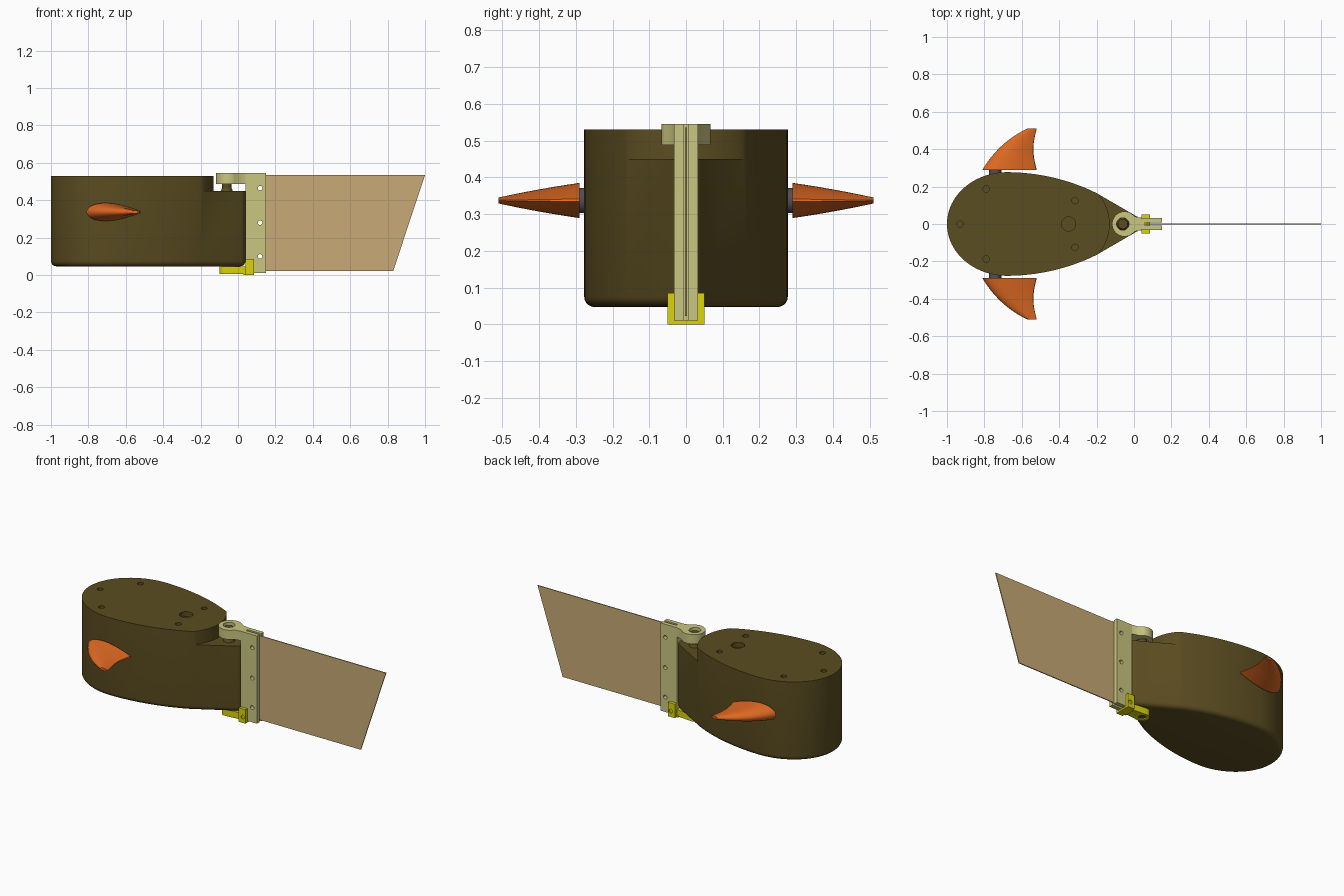
import bpy, bmesh
from math import sin, cos, pi, radians
from mathutils import Matrix, Vector

cube = bpy.data.objects.get("Cube")
if cube:
    bpy.data.objects.remove(cube, do_unlink=True)


def material(name, *rgb):
    m = bpy.data.materials.new(name)
    m.use_nodes = True
    m.diffuse_color = (*rgb, 1)
    m.node_tree.nodes["Principled BSDF"].inputs["Base Color"].default_value = (*rgb, 1)
    return m


olive = material("dark olive", .105, .074, .015)
khaki = material("pale khaki", .59, .57, .22)
yellow = material("bright yellow", .71, .65, .003)
orange = material("orange", .73, .14, .016)
tan = material("tan", .58, .40, .18)
grey = material("dark grey", .08, .08, .09)


def finish(name, bm, mat):
    bmesh.ops.recalc_face_normals(bm, faces=bm.faces)
    me = bpy.data.meshes.new(name)
    bm.to_mesh(me)
    bm.free()
    me.materials.append(mat)
    ob = bpy.data.objects.new(name, me)
    bpy.context.collection.objects.link(ob)
    return ob


def activate(ob):
    bpy.ops.object.select_all(action='DESELECT')
    ob.select_set(True)
    bpy.context.view_layer.objects.active = ob


def smooth(ob, angle=35):
    activate(ob)
    bpy.ops.object.shade_smooth_by_angle(angle=radians(angle))


def prism(name, pts, lo, hi, mat, axis='Z', round_bottom=0):
    """Extrude an outline along z, or an (x, z) outline along y."""
    bm = bmesh.new()
    place = (lambda a, b, h: (a, b, h)) if axis == 'Z' else (lambda a, b, h: (a, h, b))
    base = bm.faces.new([bm.verts.new(place(a, b, lo)) for a, b in pts])
    up = Vector(place(0, 0, hi - lo))
    top = bmesh.ops.extrude_face_region(bm, geom=[base], use_keep_orig=True)
    bmesh.ops.translate(bm, vec=up, verts=[v for v in top['geom'] if isinstance(v, bmesh.types.BMVert)])
    bmesh.ops.recalc_face_normals(bm, faces=bm.faces)
    if round_bottom:
        bmesh.ops.bevel(bm, geom=list(base.edges), offset=round_bottom, segments=5,
                        profile=.5, affect='EDGES', clamp_overlap=True)
    return finish(name, bm, mat)


def box(name, x0, x1, y0, y1, z0, z1, mat):
    return prism(name, [(x0, y0), (x1, y0), (x1, y1), (x0, y1)], z0, z1, mat)


def rod(name, centre, r, length, mat, axis='Z', r2=None):
    bm = bmesh.new()
    turn = Matrix.Rotation(pi / 2, 4, 'X') if axis == 'Y' else Matrix()
    bmesh.ops.create_cone(bm, cap_ends=True, segments=32, radius1=r, radius2=r2 or r,
                          depth=length, matrix=Matrix.Translation(centre) @ turn)
    ob = finish(name, bm, mat)
    smooth(ob)
    return ob


def cut(ob, cutter):
    activate(ob)
    mod = ob.modifiers.new("cut", 'BOOLEAN')
    mod.operation, mod.solver, mod.object = 'DIFFERENCE', 'EXACT', cutter
    bpy.ops.object.modifier_apply(modifier=mod.name)
    bpy.data.objects.remove(cutter, do_unlink=True)


def arc(cx, cy, r, a0, a1, n):
    return [(cx + r * cos(radians(a0 + (a1 - a0) * i / n)),
             cy + r * sin(radians(a0 + (a1 - a0) * i / n))) for i in range(n + 1)]


def bezier(p, n):
    p = [Vector(q) for q in p]
    out = []
    for i in range(n + 1):
        t = i / n
        s = 1 - t
        out.append(tuple(p[0] * s**3 + p[1] * 3 * s * s * t + p[2] * 3 * s * t * t + p[3] * t**3))
    return out


# Teardrop hull: elliptical nose, long taper, rounded tail
half = [(-.68 - .32 * cos(i * pi / 48), .277 * sin(i * pi / 48)) for i in range(24)]
half += bezier([(-.68, .277), (-.47, .277), (-.30, .215), (-.2, .165)], 20)
half += arc(-.005, .0, .045, 0, 63, 8)[::-1]
outline = half + [(x, -y) for x, y in half[-2:0:-1]]
hull = prism("hull", outline, .047, .53, olive, round_bottom=.028)

# Lowered deck at the tail, with a curved step
step = arc(-.372, 0, .242, 65, -65, 24) + [(.3, -.3), (.3, .3)]
cut(hull, prism("step_cutter", step, .45, .7, olive))

# Deck screw holes and filler hole
for x, y, r in [(-.93, 0, .017), (-.79, .187, .017), (-.79, -.187, .017),
                (-.315, .125, .017), (-.315, -.125, .017), (-.35, 0, .038)]:
    cut(hull, rod("hole_cutter", (x, y, .53), r, .06, olive))
smooth(hull)

# Upper hinge pin
rod("hinge_pin_foot", (-.06, 0, .455), .034, .02, olive, r2=.026)
rod("hinge_pin", (-.06, 0, .49), .026, .08, olive)


# Side fins: aerofoil sections lofted outwards
def fin(name, side):
    bm = bmesh.new()
    rings = []
    lead = bezier([(-.81, .29), (-.76, .375), (-.68, .46), (-.57, .51)], 12)
    for x0, y in lead:
        t = (y - .29) / .22
        x1 = -.52 - .018 * sin(pi * t)
        thick = .047 - .031 * t - .008 * t * t
        ring = []
        for i in range(32):
            a = 2 * pi * i / 32
            u = (1 - cos(a)) / 2
            body = 2.6 * (u ** .5) * (1 - u) ** 1.0 / 1.0
            z = thick * (min(body, 1.01) + .06 * u) * (1 if a < pi else -1)
            ring.append(bm.verts.new((x0 + (x1 - x0) * u, side * y, .337 + z)))
        rings.append(ring)
    for a, b in zip(rings, rings[1:]):
        for i in range(32):
            j = (i + 1) % 32
            bm.faces.new((a[i], a[j], b[j], b[i]))
    bm.faces.new(rings[0])
    bm.faces.new(rings[-1])
    smooth(finish(name, bm, orange), 40)


for side, label in ((1, "back"), (-1, "front")):
    fin(label + "_fin", side)
    rod(label + "_fin_shaft", (-.742, side * .27, .337), .034, .05, grey, 'Y')

# Blade holder: slotted channel
channel = [(.04, -.032), (.15, -.032), (.15, -.007), (.06, -.007),
           (.06, .007), (.15, .007), (.15, .032), (.04, .032)]
holder = prism("blade_holder", channel, .01, .545, khaki)

# Trailing blade with raked end
blade = prism("blade", [(.062, .022), (.83, .022), (1, .535), (.062, .535)], -.003, .003, tan, 'Y')
for z in (.10, .28, .465):
    for ob in (holder, blade):
        cut(ob, rod("bolt_cutter", (.118, 0, z), .012, .2, khaki, 'Y'))

# Upper hinge arm: ring tapering into the holder
arm = prism("hinge_arm", arc(-.05, 0, .067, 60, 300, 30) +
            [(.005, -.04), (.045, -.031), (.045, .031), (.005, .04)], .488, .545, khaki)
cut(arm, rod("eye_cutter", (-.06, 0, .52), .033, .2, khaki))
smooth(arm)

# Lower hinge clamp
lower = prism("lower_arm", arc(-.06, 0, .04, 90, 270, 20) +
              [(.04, -.03), (.04, .03)], .005, .045, yellow)
cut(lower, rod("eye_cutter", (-.06, 0, .02), .022, .2, yellow))
smooth(lower)
rod("lower_pin", (-.06, 0, .036), .021, .05, grey)
box("clamp_base", .03, .085, -.034, .034, 0, .01, yellow)
for side, label in ((1, "back"), (-1, "front")):
    y0, y1 = sorted((side * .032, side * .051))
    cheek = box(label + "_clamp_cheek", .04, .085, y0, y1, 0, .085, yellow)
    cut(cheek, rod("screw_cutter", (.068, side * .051, .035), .012, .014, yellow, 'Y'))
